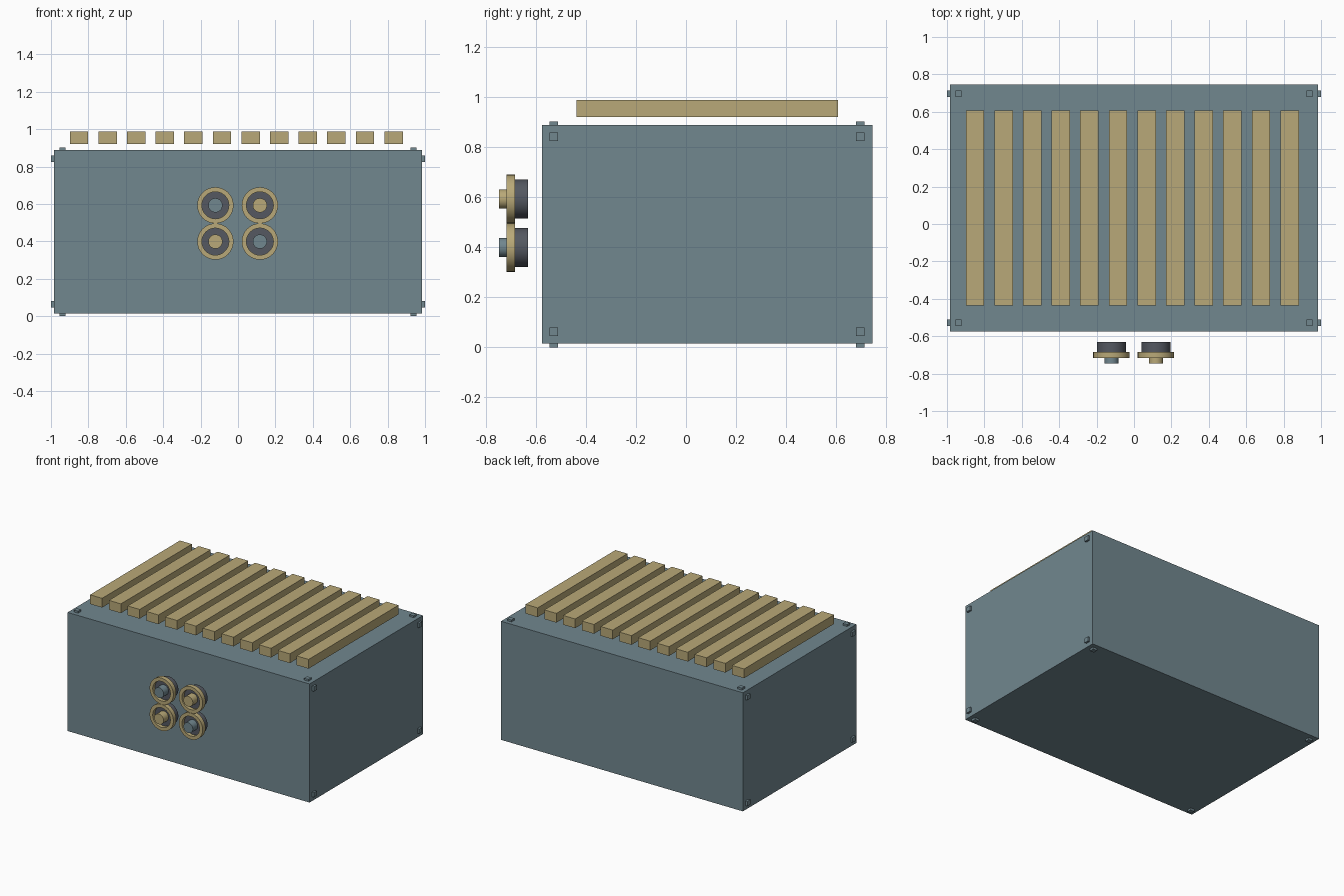
import bpy, math
from mathutils import Matrix

cube = bpy.data.objects.get("Cube")
if cube:
    bpy.data.objects.remove(cube, do_unlink=True)


def material(name, rgb):
    m = bpy.data.materials.new(name)
    m.use_nodes = True
    m.diffuse_color = (*rgb, 1)
    m.node_tree.nodes["Principled BSDF"].inputs["Base Color"].default_value = (*rgb, 1)
    return m


blue = material("slate blue", (0.165, 0.242, 0.275))
tan = material("tan", (0.485, 0.397, 0.188))
dark = material("dark grey", (0.089, 0.098, 0.119))


def box(name, lo, hi, mat):
    """Box between two opposite corners."""
    bpy.ops.mesh.primitive_cube_add(size=1)
    ob = bpy.context.object
    ob.name = name
    size = [b - a for a, b in zip(lo, hi)]
    mid = [(a + b) / 2 for a, b in zip(lo, hi)]
    ob.data.transform(Matrix.Translation(mid) @ Matrix.Diagonal((*size, 1)))
    ob.data.materials.append(mat)
    return ob


def lathe(name, profile, x, z, mat, closed=False, sides=32):
    """Turn (radius, y) points about a front-to-back axis at x, z."""
    n = len(profile)
    verts = []
    for i in range(sides):
        a = math.tau * i / sides
        verts += [(x + r * math.cos(a), y, z + r * math.sin(a)) for r, y in profile]
    faces = []
    for i in range(sides):
        j = (i + 1) % sides
        for k in range(n if closed else n - 1):
            m = (k + 1) % n
            faces.append((i * n + k, i * n + m, j * n + m, j * n + k))
    if not closed:
        faces.append([i * n for i in range(sides)])
        faces.append([i * n + n - 1 for i in reversed(range(sides))])
    mesh = bpy.data.meshes.new(name)
    mesh.from_pydata(verts, [], faces)
    mesh.materials.append(mat)
    ob = bpy.data.objects.new(name, mesh)
    bpy.context.collection.objects.link(ob)
    bpy.ops.object.select_all(action='DESELECT')
    ob.select_set(True)
    bpy.context.view_layer.objects.active = ob
    bpy.ops.object.mode_set(mode='EDIT')
    bpy.ops.mesh.select_all(action='SELECT')
    bpy.ops.mesh.normals_make_consistent(inside=False)
    bpy.ops.object.mode_set(mode='OBJECT')
    bpy.ops.object.shade_smooth_by_angle()


# Main case
X, BACK, FRONT, BOTTOM, TOP = 0.985, 0.745, -0.575, 0.015, 0.888
box("case", (-X, FRONT, BOTTOM), (X, BACK, TOP), blue)

# Small corner studs on the top, bottom and both ends
h = 0.017
for y in (-0.528, 0.697):
    for sx in (-1, 1):
        x = sx * 0.938
        box("top_stud", (x - h, y - h, TOP - h), (x + h, y + h, 0.902), blue)
        box("bottom_stud", (x - h, y - h, 0), (x + h, y + h, BOTTOM + h), blue)
        for z in (0.063, 0.842):
            ends = sorted((sx * 0.96, sx * 1.0))
            box("side_stud", (ends[0], y - h, z - h), (ends[1], y + h, z + h), blue)

# Row of slats above the case
for i in range(12):
    x = -0.85 + i * 0.1529
    box("slat", (x - 0.049, -0.437, 0.92), (x + 0.049, 0.608, 0.988), tan)

# Four round dials in front: dark body, tan rim, centre button
for x, z, button in ((-0.121, 0.593, blue), (0.117, 0.593, tan),
                     (-0.121, 0.399, tan), (0.117, 0.399, blue)):
    lathe("dial_body", [(0.078, -0.632), (0.078, -0.69)], x, z, dark)
    lathe("dial_rim", [(0.072, -0.684), (0.097, -0.684),
                       (0.097, -0.717), (0.072, -0.717)], x, z, tan, closed=True)
    lathe("dial_button", [(0.038, -0.688), (0.038, -0.747)], x, z, button)
